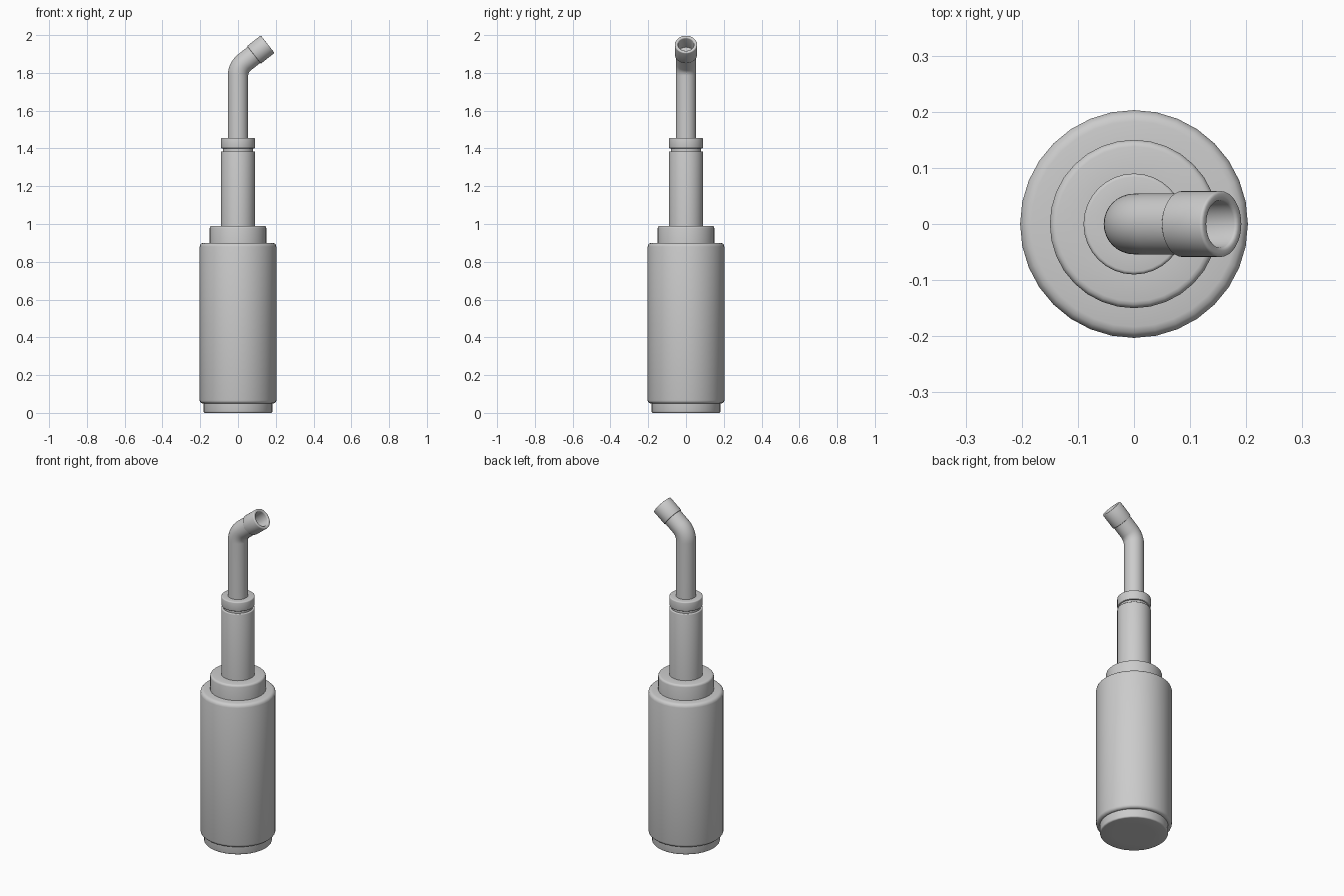
import bpy, bmesh, math
from mathutils import Vector, Matrix

if "Cube" in bpy.data.objects:
    bpy.data.objects.remove(bpy.data.objects["Cube"])

SIDES = 32
TILT = math.radians(52)          # nozzle bend away from vertical


def finish(name, bm):
    bmesh.ops.remove_doubles(bm, verts=bm.verts, dist=1e-5)
    bmesh.ops.recalc_face_normals(bm, faces=bm.faces)
    me = bpy.data.meshes.new(name)
    bm.to_mesh(me)
    bm.free()
    ob = bpy.data.objects.new(name, me)
    bpy.context.collection.objects.link(ob)
    bpy.ops.object.select_all(action='DESELECT')
    ob.select_set(True)
    bpy.context.view_layer.objects.active = ob
    bpy.ops.object.shade_smooth_by_angle(angle=math.radians(40))
    return ob


def rounded(points, steps=3):
    """Profile of (radius, height, rounding) -> list of 2D points."""
    out = []
    for i, (r, z, b) in enumerate(points):
        p = Vector((r, z))
        if b == 0:
            out.append(p)
            continue
        a = p + (Vector(points[i - 1][:2]) - p).normalized() * b
        c = p + (Vector(points[i + 1][:2]) - p).normalized() * b
        o = a + c - p
        for k in range(steps + 1):
            t = k / steps * math.pi / 2
            out.append(o + (a - o) * math.cos(t) + (c - o) * math.sin(t))
    return out


def skin(bm, rings, close=False):
    pairs = list(zip(rings, rings[1:])) + ([(rings[-1], rings[0])] if close else [])
    for a, b in pairs:
        for i in range(SIDES):
            j = (i + 1) % SIDES
            bm.faces.new((a[i], a[j], b[j], b[i]))


def ring(bm, r, m):
    return [bm.verts.new(m @ Vector((r * math.cos(2 * math.pi * i / SIDES),
                                     r * math.sin(2 * math.pi * i / SIDES), 0)))
            for i in range(SIDES)]


def lathe(name, points, m=Matrix(), close=False):
    bm = bmesh.new()
    rings = [ring(bm, p.x, m @ Matrix.Translation((0, 0, p.y))) for p in rounded(points)]
    skin(bm, rings, close)
    if not close:
        bm.faces.new(rings[0])
        bm.faces.new(rings[-1])
    return finish(name, bm)


def drum(name, r, z0, z1, low=0.0, high=0.0):
    # tiny inner rings give the rounded corners a flat neighbour
    return lathe(name, [(r * 0.6, z0, 0), (r, z0, low), (r, z1, high), (r * 0.6, z1, 0)])


# Handle stack
drum("base_foot", 0.183, 0.0, 0.06, low=0.008)
drum("handle_body", 0.203, 0.05, 0.90, low=0.016, high=0.02)
drum("shoulder_collar", 0.15, 0.88, 0.99, high=0.012)
drum("neck", 0.09, 0.97, 1.385, high=0.005)
drum("neck_groove", 0.08, 1.37, 1.41)
drum("neck_ring", 0.09, 1.40, 1.455, low=0.004, high=0.006)

# Nozzle tip placement
axis = Vector((math.sin(TILT), 0, math.cos(TILT)))
tip = Vector((0.157, 0, 1.952))
tip_len = 0.092

# Bent tube
R, bend_z = 0.09, 1.785
bm = bmesh.new()
rings = [ring(bm, 0.054, Matrix.Translation((0, 0, 1.44)))]
for k in range(9):
    t = TILT * k / 8
    pos = (R * (1 - math.cos(t)), 0, bend_z + R * math.sin(t))
    rings.append(ring(bm, 0.054, Matrix.Translation(pos) @ Matrix.Rotation(t, 4, 'Y')))
turn = Matrix.Rotation(TILT, 4, 'Y')
rings.append(ring(bm, 0.054, Matrix.Translation(tip - axis * (tip_len - 0.012)) @ turn))
skin(bm, rings)
bm.faces.new(rings[0])
bm.faces.new(rings[-1])
finish("bent_tube", bm)

# Open nozzle tip with a rounded lip
lathe("nozzle_tip",
      [(0.042, -tip_len, 0), (0.059, -tip_len, 0.004), (0.059, 0, 0.005), (0.042, 0, 0.006),
       (0.042, -tip_len + 0.02, 0)],
      Matrix.Translation(tip) @ turn, close=True)
